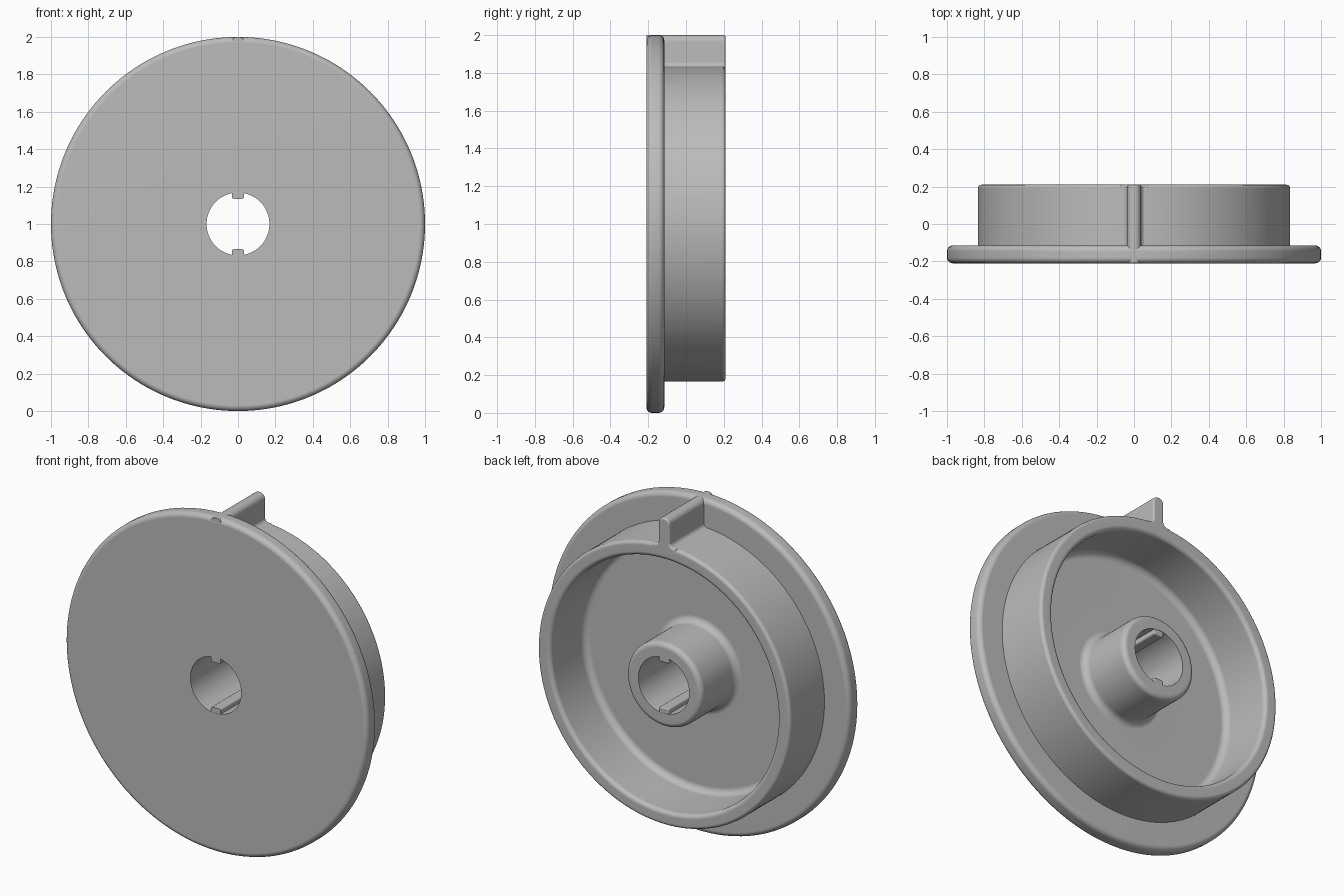
import bpy, bmesh, math
from mathutils import Vector, Matrix

cube = bpy.data.objects.get("Cube")
if cube:
    bpy.data.objects.remove(cube)

grey = bpy.data.materials.new("plain grey")
grey.use_nodes = True
colour = (0.5, 0.5, 0.5, 1)
grey.diffuse_color = colour
grey.node_tree.nodes["Principled BSDF"].inputs["Base Color"].default_value = colour

AXIS = Vector((0, 0, 1))      # centre of the disc
FRONT, BACK = -0.21, 0.21


def rounded(corners, steps=6):
    """Closed 2D outline; each corner is (u, v, fillet radius)."""
    out = []
    for i, (u, v, rad) in enumerate(corners):
        p = Vector((u, v))
        if not rad:
            out.append(p)
            continue
        a = (Vector(corners[i - 1][:2]) - p).normalized()
        b = (Vector(corners[(i + 1) % len(corners)][:2]) - p).normalized()
        half = a.angle(b) / 2
        centre = p + (a + b).normalized() * rad / math.sin(half)
        start = (p + a * rad / math.tan(half) - centre).normalized()
        end = (p + b * rad / math.tan(half) - centre).normalized()
        for k in range(steps + 1):
            out.append(centre + start.slerp(end, k / steps).normalized() * rad)
    return out


def finish(name, bm):
    bmesh.ops.recalc_face_normals(bm, faces=bm.faces)
    mesh = bpy.data.meshes.new(name)
    bm.to_mesh(mesh)
    bm.free()
    mesh.materials.append(grey)
    obj = bpy.data.objects.new(name, mesh)
    bpy.context.collection.objects.link(obj)
    bpy.ops.object.select_all(action='DESELECT')
    obj.select_set(True)
    bpy.context.view_layer.objects.active = obj
    bpy.ops.object.shade_smooth_by_angle(angle=math.radians(35))
    obj.modifiers.new("flat_face_normals", 'WEIGHTED_NORMAL').keep_sharp = True
    return obj


def lathe(name, corners, segments=160):
    """Turn an outline of (radius, y) around the disc axis."""
    bm = bmesh.new()
    ring = [bm.verts.new((r, y, 1)) for r, y in rounded(corners)]
    edges = [bm.edges.new((ring[i - 1], ring[i])) for i in range(len(ring))]
    bmesh.ops.spin(bm, geom=ring + edges, cent=AXIS, axis=(0, 1, 0),
                   angle=math.tau, steps=segments, use_merge=True)
    bmesh.ops.remove_doubles(bm, verts=bm.verts, dist=1e-5)
    return finish(name, bm)


def bar(name, corners, y0, y1, bevel, turn=0):
    """Extrude an outline of (x, height above axis) along y, rounding its back end."""
    bm = bmesh.new()
    face = bm.faces.new([bm.verts.new((x, y0, h)) for x, h in rounded(corners)])
    made = bmesh.ops.extrude_face_region(bm, geom=[face], use_keep_orig=True)
    moved = [g for g in made["geom"] if isinstance(g, bmesh.types.BMVert)]
    bmesh.ops.translate(bm, verts=moved, vec=(0, y1 - y0, 0))
    bmesh.ops.recalc_face_normals(bm, faces=bm.faces)
    rim = [e for e in bm.edges if min(v.co.y for v in e.verts) > y1 - 1e-4]
    bmesh.ops.bevel(bm, geom=rim, offset=bevel, segments=3, profile=0.5,
                    affect='EDGES', clamp_overlap=True)
    bmesh.ops.rotate(bm, verts=bm.verts, cent=(0, 0, 0),
                     matrix=Matrix.Rotation(turn, 3, 'Y'))
    bmesh.ops.translate(bm, verts=bm.verts, vec=AXIS)
    return finish(name, bm)


# Flange, rim, floor and hub in one turned outline
FLANGE = -0.115
lathe("flanged_wheel", [
    (0.168, FRONT, 0), (1, FRONT, 0.03), (1, FLANGE, 0.03),
    (0.835, FLANGE, 0), (0.835, BACK, 0.02), (0.75, BACK, 0.025),
    (0.75, FLANGE, 0.04), (0.25, FLANGE, 0.04),
    (0.25, BACK, 0.03), (0.168, BACK, 0)])

# Pointer fin on top of the rim, flared where it meets the rim
W = 0.037
bar("pointer_fin", [
    (-0.08, 0.80, 0), (0.08, 0.80, 0), (0.08, 0.831, 0), (W, 0.833, 0.025),
    (W, 1, 0.034), (-W, 1, 0.034), (-W, 0.833, 0.025), (-0.08, 0.831, 0)],
    FRONT + 0.001, BACK, 0.012)

# Two keys inside the bore
for name, turn in (("upper_key", 0), ("lower_key", math.pi)):
    bar(name, [(-0.032, 0.135, 0.01), (0.032, 0.135, 0.01),
               (0.032, 0.18, 0), (-0.032, 0.18, 0)],
        FRONT + 0.001, BACK - 0.001, 0.006, turn)
